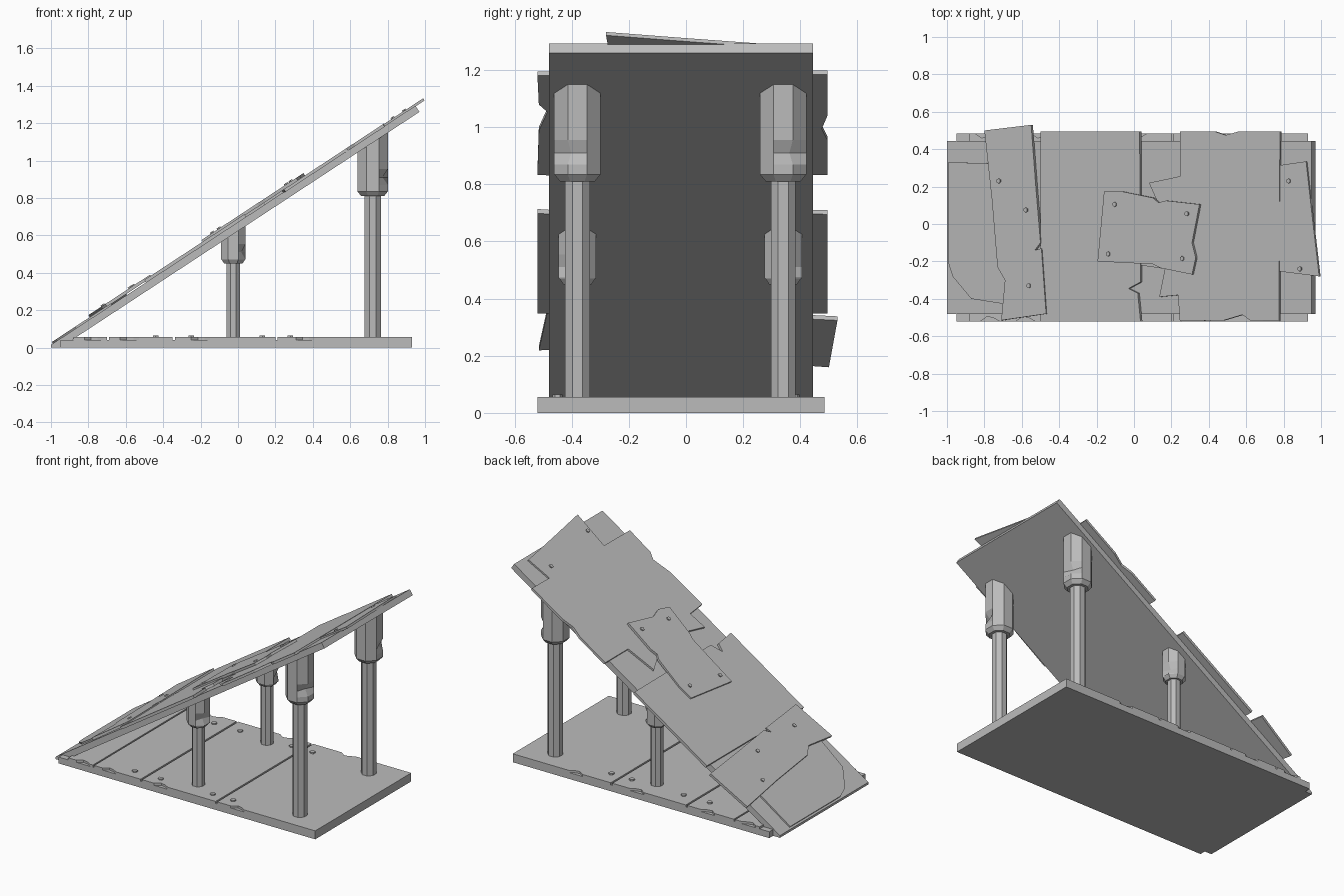
import bpy, bmesh, math
from mathutils import Vector

cube = bpy.data.objects.get("Cube")
if cube:
    bpy.data.objects.remove(cube, do_unlink=True)

grey = bpy.data.materials.new("plain grey")
grey.use_nodes = True
grey.diffuse_color = (0.5, 0.5, 0.5, 1)
bsdf = next(n for n in grey.node_tree.nodes if n.type == 'BSDF_PRINCIPLED')
bsdf.inputs["Base Color"].default_value = grey.diffuse_color

SLOPE = 1.26 / 1.92
ANGLE = math.atan(SLOPE)
NORMAL = Vector((-math.sin(ANGLE), 0, math.cos(ANGLE)))


def under(x):
    """Height of the ramp underside at x."""
    return SLOPE * (x + 0.95)


def on_ramp(x, y, n):
    """Point at (x, y), lifted n off the ramp underside along its normal."""
    return Vector((x, y, under(x) + n / math.cos(ANGLE)))


def finish(name, bm):
    bmesh.ops.recalc_face_normals(bm, faces=bm.faces)
    mesh = bpy.data.meshes.new(name)
    bm.to_mesh(mesh)
    bm.free()
    mesh.materials.append(grey)
    obj = bpy.data.objects.new(name, mesh)
    bpy.context.collection.objects.link(obj)


def prism(name, points, offset):
    bm = bmesh.new()
    face = bm.faces.new([bm.verts.new(p) for p in points])
    new = bmesh.ops.extrude_face_region(bm, geom=[face])["geom"]
    bmesh.ops.translate(bm, vec=offset, verts=[v for v in new if isinstance(v, bmesh.types.BMVert)])
    finish(name, bm)


def sheet(name, outline, low, high):
    prism(name, [on_ramp(x, y, high) for x, y in outline], NORMAL * (low - high))


def bolt(name, centre, axis, size=0.013):
    side = Vector((0, 1, 0))
    across = side.cross(axis)
    ring = [centre + size * (math.cos(t) * side + math.sin(t) * across)
            for t in (math.tau * i / 6 for i in range(6))]
    prism(name, ring, axis * 0.01)


# Ramp deck, with its toe cut flat on the ground
deck = [(-1, 0), (-0.95, 0), (0.97, 1.26), (0.948, 1.293), (-1, 0.015)]
prism("ramp_deck", [Vector((x, -0.48, z)) for x, z in deck], Vector((0, 0.925, 0)))

# Ragged sheets laid over the deck
sheet("toe_sheet", [(-0.995, 0.33), (-0.6, 0.32), (-0.68, -0.43), (-0.87, -0.4),
                    (-0.97, -0.28), (-0.995, -0.2)], 0.038, 0.05)
sheet("slanted_sheet", [(-0.8, 0.5), (-0.55, 0.53), (-0.525, 0.2), (-0.5, -0.1), (-0.53, -0.14),
                        (-0.495, -0.13), (-0.47, -0.48), (-0.71, -0.515), (-0.69, -0.3),
                        (-0.73, -0.23), (-0.76, 0.13)], 0.046, 0.063)
sheet("lower_sheet", [(-0.5, 0.495), (0.03, 0.495), (0.035, -0.31), (-0.03, -0.345),
                      (0.02, -0.37), (0.035, -0.52), (-0.5, -0.52)], 0.038, 0.056)
sheet("upper_sheet", [(0.245, 0.495), (0.43, 0.495), (0.49, 0.475), (0.56, 0.495), (0.78, 0.495),
                      (0.775, -0.52), (0.62, -0.515), (0.58, -0.485), (0.48, -0.515),
                      (0.245, -0.52), (0.235, -0.38), (0.135, -0.39), (0.165, -0.24),
                      (0.03, -0.22), (0.12, 0.13), (0.08, 0.22), (0.245, 0.255)], 0.036, 0.052)
sheet("top_sheet", [(0.75, 0.31), (0.92, 0.335), (0.955, 0.02), (0.99, -0.28),
                    (0.75, -0.25)], 0.036, 0.05)
sheet("centre_patch", [(-0.16, 0.175), (-0.07, 0.175), (0.1, 0.14), (0.13, 0.115), (0.17, 0.125),
                       (0.35, 0.105), (0.31, -0.1), (0.33, -0.18), (0.31, -0.27),
                       (0.14, -0.235), (0.1, -0.215), (-0.195, -0.2)], 0.052, 0.067)

# Bolts through the sheets
for n, spots in ((0.06, [(-0.72, 0.23), (-0.575, 0.075), (-0.56, -0.33)]),
                 (0.064, [(-0.1, 0.105), (0.285, 0.055), (-0.135, -0.16), (0.26, -0.185)]),
                 (0.047, [(0.83, 0.23), (0.89, -0.24)])):
    for x, y in spots:
        bolt("sheet_bolt", on_ramp(x, y, n), NORMAL)

# Base slab with chipped planks on top
prism("base_slab", [Vector((x, y, 0)) for x, y in
                    ((-0.95, -0.52), (0.93, -0.52), (0.93, 0.485), (-0.95, 0.485))], Vector((0, 0, 0.042)))


def plank(x0, x1, front_chip, back_chip):
    def edge(y, chip, inward):
        return [(chip - 0.05, y), (chip - 0.015, y + inward), (chip + 0.02, y + inward * 0.7), (chip + 0.05, y)]
    outline = [(x0, -0.52)] + edge(-0.52, front_chip, 0.025) + [(x1, -0.52), (x1, 0.485)]
    outline += edge(0.485, back_chip, -0.025)[::-1] + [(x0, 0.485)]
    prism("base_plank", [Vector((x, y, 0.042)) for x, y in outline], Vector((0, 0, 0.014)))


for x0, x1, front, back in ((-0.88, -0.7, -0.77, -0.8), (-0.69, -0.35, -0.58, -0.5),
                            (-0.338, 0.2, -0.2, 0.02), (0.212, 0.93, 0.36, 0.47)):
    plank(x0, x1, front, back)
for x in (-0.44, -0.25, 0.13, 0.28):
    for y in (-0.45, 0.38):
        bolt("base_bolt", Vector((x, y, 0.055)), Vector((0, 0, 1)), 0.017)


# Eight-sided column made of rings; a None height meets the ramp underside
def column(name, x, y, rings, chip=None):
    bm = bmesh.new()
    loops = []
    for radius, z in rings:
        loop = []
        for i in range(8):
            t = math.tau * (i + 0.5) / 8
            px, py = x + radius * math.cos(t), y + radius * math.sin(t)
            loop.append(bm.verts.new((px, py, under(px) + 0.01 if z is None else z)))
        loops.append(loop)
    for a, b in zip(loops, loops[1:]):
        for i in range(8):
            j = (i + 1) % 8
            bm.faces.new((a[i], a[j], b[j], b[i]))
    bm.faces.new(loops[0])
    bm.faces.new(loops[-1])
    if chip is not None:
        vert = loops[3][chip]
        vert.co.x += (x - vert.co.x) * 0.35
        vert.co.y += (y - vert.co.y) * 0.35
    finish(name, bm)


# Four posts with thick sleeves under the ramp
for label, x, r, sleeve, z, chip_z in (("tall", 0.72, 0.047, 0.088, 0.81, 0.91),
                                       ("short", -0.025, 0.04, 0.071, 0.45, 0.51)):
    for side, y, chip in (("right", -0.38, 7), ("left", 0.34, 0)):
        column(f"{label}_post_{side}", x, y, [(r, 0.05), (r, z + 0.05)])
        column(f"{label}_sleeve_{side}", x, y,
               [(sleeve * 0.75, z), (sleeve, z + 0.025), (sleeve, chip_z - 0.04),
                (sleeve, chip_z), (sleeve, chip_z + 0.045), (sleeve, None)], chip)
